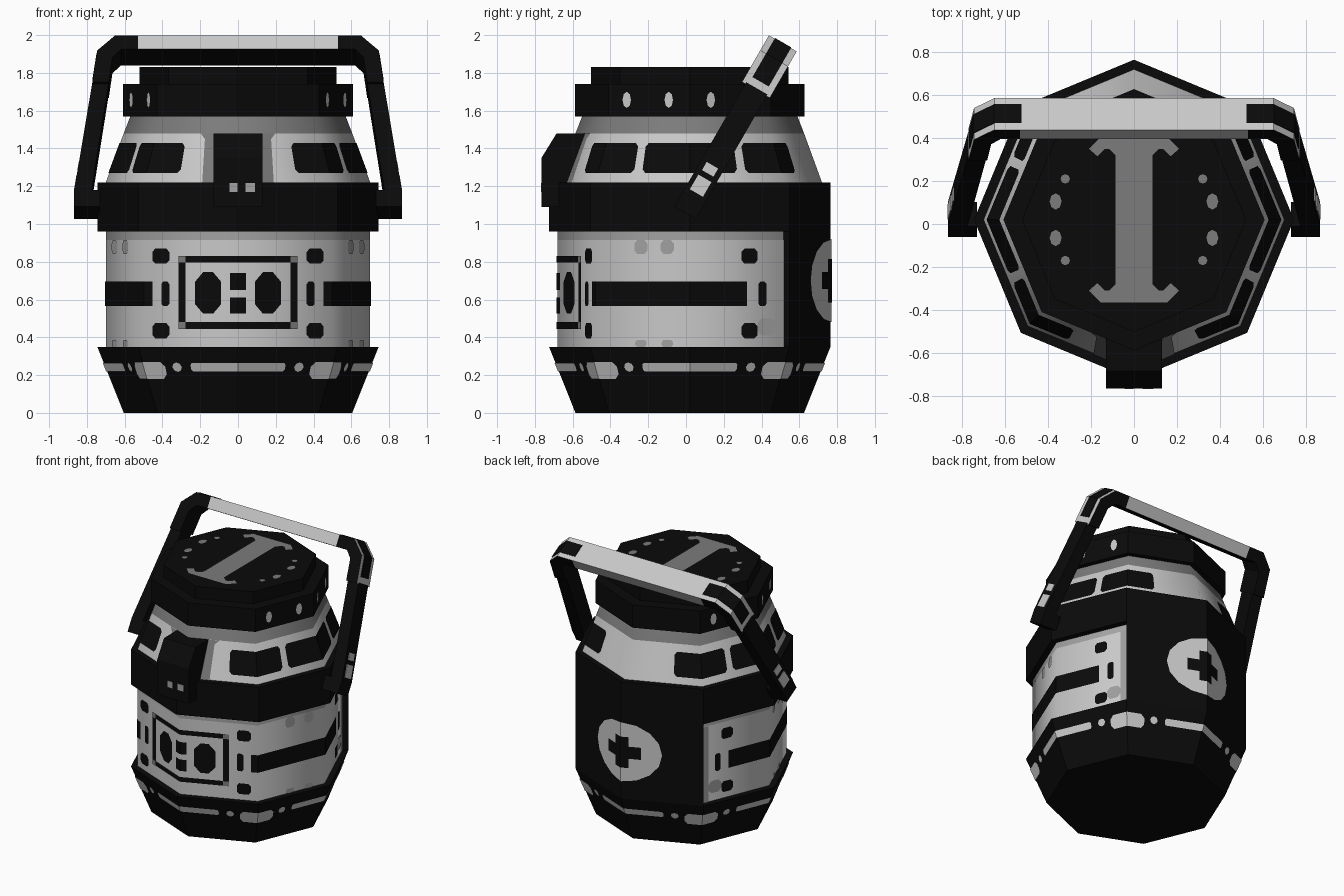
import bpy, bmesh, math
from mathutils import Vector

if "Cube" in bpy.data.objects:
    bpy.data.objects.remove(bpy.data.objects["Cube"])

CY = 0.02  # the octagonal body is centred slightly behind the origin


def material(name, v):
    m = bpy.data.materials.new(name)
    m.diffuse_color = (v, v, v, 1)
    m.use_nodes = True
    m.node_tree.nodes["Principled BSDF"].inputs["Base Color"].default_value = m.diffuse_color
    return m


BLACK = material("black", 0.003)
LIGHT = material("light grey", 0.58)
SOFT = material("soft grey", 0.36)
MID = material("mid grey", 0.2)


def finish(name, bm, mats, smooth=False):
    me = bpy.data.meshes.new(name)
    bm.to_mesh(me)
    bm.free()
    for m in mats:
        me.materials.append(m)
    ob = bpy.data.objects.new(name, me)
    bpy.context.collection.objects.link(ob)
    if smooth:
        for p in me.polygons:
            p.use_smooth = True
        me.set_sharp_from_angle(angle=math.radians(50))
    return ob


def corner(i):
    a = math.radians(-90 + 45 * i)
    return Vector((math.cos(a), math.sin(a), 0))


def on_octagon(s, r, z):
    """s counts sides from the front corner: 2 = right, 4 = back."""
    i = math.floor(s)
    p = corner(i).lerp(corner(i + 1), s - i) * r
    return Vector((p.x, p.y + CY, z))


def drum(name, rings, mats, smooth=False):
    """Stacked octagonal rings (z, r); one material per band."""
    bm = bmesh.new()
    loops = [[bm.verts.new(on_octagon(i, r, z)) for i in range(8)] for z, r in rings]
    for k in range(len(loops) - 1):
        for i in range(8):
            j = (i + 1) % 8
            f = bm.faces.new((loops[k][i], loops[k][j], loops[k + 1][j], loops[k + 1][i]))
            f.material_index = k
    bm.faces.new(loops[0][::-1])
    bm.faces.new(loops[-1]).material_index = len(mats) - 1
    return finish(name, bm, mats, smooth)


def prism(name, pts, d0, d1, place, mats, rule=None):
    """Extrude a 2D outline between two depths, placed by a function."""
    bm = bmesh.new()
    a = [bm.verts.new(place(u, v, d0)) for u, v in pts]
    b = [bm.verts.new(place(u, v, d1)) for u, v in pts]
    n = len(pts)
    bm.faces.new(a)
    bm.faces.new(b[::-1])
    for i in range(n):
        j = (i + 1) % n
        f = bm.faces.new((a[j], a[i], b[i], b[j]))
        if rule and rule(i):
            f.material_index = 1
    bmesh.ops.recalc_face_normals(bm, faces=bm.faces)
    return finish(name, bm, mats)


def rect(a, b, c, d, k=0.0, ks=1.7):
    """Rectangle from s=a..b, z=c..d, optionally with cut corners."""
    if not k:
        return [(a, c), (b, c), (b, d), (a, d)]
    q = k * ks
    return [(a + q, c), (b - q, c), (b, c + k), (b, d - k),
            (b - q, d), (a + q, d), (a, d - k), (a, c + k)]


def disc(s, z, rs, rz, n=10):
    return [(s + rs * math.cos(2 * math.pi * i / n), z + rz * math.sin(2 * math.pi * i / n)) for i in range(n)]


def paint(name, shapes, surf, mat, off=0.005, mirror=True, turns=(0,)):
    """Thin plates in (s, z) folded round the octagon; surf = z0, r0, z1, r1."""
    z0, r0, z1, r1 = surf
    bm = bmesh.new()
    for sh in shapes:
        both = [sh] + ([[(-s, z) for s, z in sh[::-1]]] if mirror else [])
        for t in turns:
            for pts in both:
                bm.faces.new([bm.verts.new((s + t, z, 0)) for s, z in pts])
    for n in range(-5, 9):
        bmesh.ops.bisect_plane(bm, geom=bm.verts[:] + bm.edges[:] + bm.faces[:], dist=1e-5,
                               plane_co=(n, 0, 0), plane_no=(1, 0, 0))
    for v in bm.verts:
        s, z = v.co.x, v.co.y
        v.co = on_octagon(s, r0 + (r1 - r0) * (z - z0) / (z1 - z0) + off, z)
    return finish(name, bm, [mat])


# Main canister
drum("base", [(0, 0.605), (0.35, 0.745)], [BLACK])
drum("body", [(0.35, 0.7), (0.915, 0.7), (0.96, 0.7)], [LIGHT, SOFT], True)
drum("collar", [(0.96, 0.745), (1.22, 0.745)], [BLACK])
drum("neck", [(1.22, 0.7), (1.48, 0.605), (1.57, 0.57)], [LIGHT, MID], True)
drum("lid_ring", [(1.57, 0.608), (1.74, 0.608)], [BLACK])
drum("lid_top", [(1.74, 0.522), (1.83, 0.522)], [BLACK])

# Back plate over the two rear sides
back = [on_octagon(s, r, 0) for s, r in ((3, .745), (4, .745), (5, .745), (5, .68), (4, .68), (3, .68))]
prism("back_plate", [(p.x, p.y) for p in back], 0.35, 0.96, lambda u, v, d: (u, v, d), [BLACK])

BASE = (0, 0.605, 0.35, 0.745)
BODY = (0.35, 0.7, 0.96, 0.7)
PLATE = (0.35, 0.745, 0.96, 0.745)
NECK = (1.22, 0.7, 1.57, 0.57)
RING = (1.57, 0.608, 1.74, 0.608)

# Base trim, repeated on four sides
quarters = (0, 2, 4, 6)
paint("base_trim_lines", [rect(-0.5, 0.5, 0.22, 0.265, 0.01), rect(0.77, 1.23, 0.18, 0.27, 0.025)],
      BASE, LIGHT, mirror=False, turns=quarters)
paint("base_trim_dots", [disc(0.645, 0.242, 0.05, 0.025, 8)], BASE, LIGHT, turns=quarters)

# Front control panel
paint("panel_frame", [rect(0, 0.63, 0.795, 0.83), rect(0, 0.63, 0.445, 0.48), rect(0.555, 0.63, 0.48, 0.795)],
      BODY, BLACK)
paint("panel_frame_corners", [rect(0.555, 0.63, 0.795, 0.83), rect(0.555, 0.63, 0.445, 0.48)], BODY, MID, 0.008)
paint("panel_dials", [rect(0.18, 0.455, 0.525, 0.745, 0.05), rect(0, 0.085, 0.65, 0.74), rect(0, 0.085, 0.525, 0.61)],
      BODY, BLACK)

# Side stripes and corner studs
paint("side_stripes", [rect(0.91, 2.61, 0.565, 0.695)], BODY, BLACK)
paint("body_studs", [rect(a, b, c, c + 0.08, 0.018) for a, b in ((0.73, 0.91), (2.55, 2.72)) for c in (0.395, 0.79)]
      + [rect(a, a + 0.085, 0.565, 0.695, 0.012) for a in (0.73, 2.73)], BODY, BLACK)

# Weathering on the body
paint("body_stains", [rect(s - 0.07, s + 0.07, 0.84, 0.916, 0.02) for s in (1.48, 1.76)]
      + [rect(s - 0.06, s + 0.06, 0.35, 0.385, 0.01) for s in (1.48, 1.76)]
      + [rect(2.91, 3, 0.35, 0.915), rect(2.72, 2.91, 0.41, 0.5, 0.025)], BODY, SOFT, 0.004)

# Round badge with a plus on the back
paint("back_badge", [disc(4, 0.7, 0.5, 0.22, 16)], PLATE, LIGHT, mirror=False)
paint("back_badge_plus", [rect(3.75, 4.25, 0.655, 0.745), rect(3.9, 4.1, 0.585, 0.815)],
      PLATE, BLACK, 0.009, mirror=False)

# Neck windows and shadow strips beside the latch
paint("neck_windows", [rect(a, b, 1.27, 1.43, 0.02) for a, b in ((0.63, 1.39), (1.48, 2.52), (2.61, 3.37))],
      NECK, BLACK)
paint("latch_surround", [[(0.2, 1.22), (0.38, 1.22), (0.4, 1.45), (0.46, 1.48), (0.2, 1.48)]], NECK, MID)

# Lid ring slots
paint("lid_ring_slots", [disc(2 + d, 1.657, 0.052, 0.043, 8) for d in (-0.77, -0.257, 0.257, 0.77)], RING, LIGHT)

# Lid top marking: stripe with flared ends, and rivets
bm = bmesh.new()


def flat(pts):
    f = bm.faces.new([bm.verts.new((x, y + CY, 1.835)) for x, y in pts])
    f.normal_update()
    if f.normal.z < 0:
        f.normal_flip()


flat(rect(-0.085, 0.085, -0.385, 0.385))
for sx in (-1, 1):
    for sy in (-1, 1):
        flat([(sx * x, sy * y) for x, y in ((0.085, 0.385), (0.155, 0.385), (0.21, 0.33), (0.17, 0.295),
                                            (0.135, 0.33), (0.115, 0.33), (0.085, 0.3))])
        flat([(sx * x, sy * y) for x, y in disc(0.365, 0.085, 0.028, 0.038, 8)])
        flat([(sx * x, sy * y) for x, y in disc(0.32, 0.19, 0.022, 0.022, 8)])
finish("lid_marking", bm, [MID])

# Front latch
prism("latch", [(-0.765, 1.09), (-0.765, 1.35), (-0.685, 1.48), (-0.5, 1.48), (-0.5, 1.09)],
      -0.13, 0.13, lambda u, v, d: (d, u, v), [BLACK])
for side, x0, x1 in (("left", -0.045, -0.002), ("right", 0.04, 0.09)):
    prism("latch_mark_" + side, rect(x0, x1, 1.17, 1.217), -0.768, -0.76,
          lambda u, v, d: (u, d, v), [SOFT])

# Carrying handle, tilted back 30 degrees
C, S = math.cos(math.pi / 6), 0.5


def tilt(x, v, w):
    return (x, -0.005 + C * w + S * v, 1.06 - S * w + C * v)


prism("handle_grip", rect(-0.53, 0.53, 0.95, 1.035), -0.085, 0.085, tilt, [LIGHT, BLACK], lambda i: i == 0)
for side, m in (("left", -1), ("right", 1)):
    def place(x, v, w):
        return tilt(m * x, v, w)
    prism("handle_arm_" + side, [(0.73, 0), (0.867, 0), (0.867, 0.1), (0.771, 0.76), (0.684, 0.76),
                                 (0.775, 0.1), (0.73, 0.1)], -0.065, 0.065, place, [BLACK])
    prism("handle_corner_" + side, [(0.771, 0.75), (0.745, 0.943), (0.65, 1.035), (0.53, 1.035), (0.53, 0.95),
                                    (0.62, 0.95), (0.665, 0.9), (0.684, 0.75)],
          -0.085, 0.085, place, [BLACK, LIGHT], lambda i: i < 3)
    prism("handle_corner_inlay_" + side, [(0.525, 1.039), (0.652, 1.039), (0.749, 0.945), (0.769, 0.8),
                                          (0.764, 0.8), (0.744, 0.942), (0.65, 1.034), (0.525, 1.034)],
          -0.05, 0.05, place, [BLACK])
    for part, v0, v1, w in (("lower", 0.12, 0.21, 0.04), ("upper", 0.24, 0.29, 0.035)):
        xs = [0.867 - 0.1455 * (v - 0.1) for v in (v0, v1)]
        prism("handle_mark_%s_%s" % (part, side), [(xs[0] + 0.004, v0), (xs[1] + 0.004, v1),
                                                   (xs[1] - 0.003, v1), (xs[0] - 0.003, v0)],
              -w, w, place, [LIGHT])
